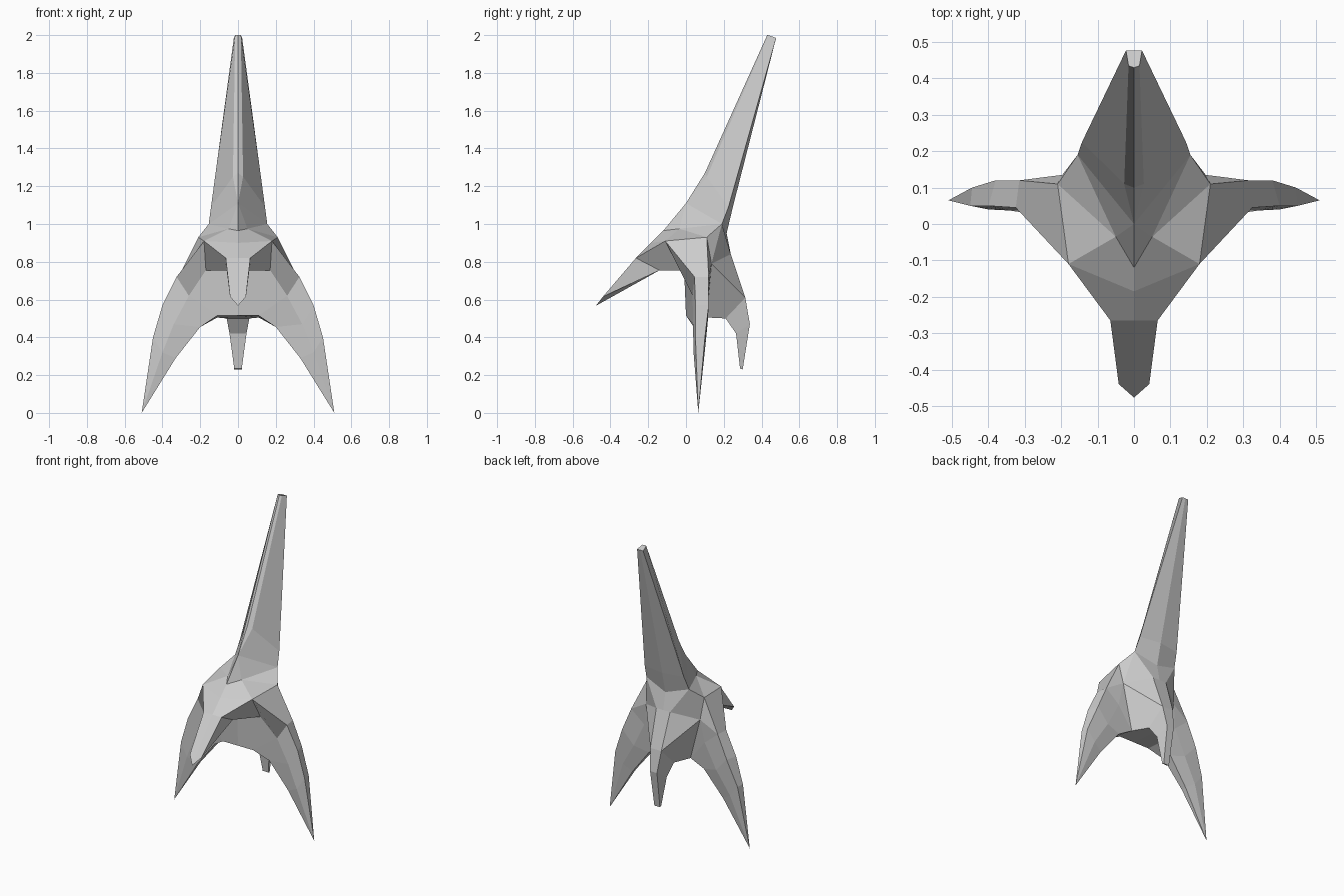
import bpy
import bmesh

if "Cube" in bpy.data.objects:
    bpy.data.objects.remove(bpy.data.objects["Cube"])

# One plain grey for the whole model
grey = bpy.data.materials.new("plain_grey")
grey.use_nodes = True
colour = (0.6, 0.6, 0.6, 1)
grey.diffuse_color = colour
grey.node_tree.nodes["Principled BSDF"].inputs["Base Color"].default_value = colour

# Corner points of the left half, shared between neighbouring parts
points = {}
points.update(  # horn
    tip_front=(0, .43, 2), tip_side=(.015, .435, 2), tip_back=(.022, .477, 1.985),
    ridge=(0, .1, 1.27), ridge_side=(.027, .11, 1.25), flank=(.143, .225, 1.09),
    spine=(0, .248, 1.09), crest=(0, 0, 1.11), root=(.155, .19, 1), nape=(0, .215, .95))
points.update(  # saddle
    prow=(0, -.12, .965), prow_side=(.05, -.035, .975), brow=(0, -.185, .9),
    shoulder=(.18, -.11, .91), blade=(.21, .11, .93), armpit=(.197, .135, .79))
points.update(  # beak
    cheek=(.065, -.265, .82), lip=(.042, -.44, .615), beak_tip=(0, -.477, .567),
    jaw=(.06, -.14, .755), throat=(.17, -.01, .755))
points.update(  # rear spine and fang
    back=(.05, .237, .84), hump=(.04, .314, .61), heel=(.025, .338, .47),
    belly=(.06, .21, .5), fang_root=(.045, .265, .42),
    fang_front=(.02, .286, .235), fang_back=(.02, .3, .23))

# Wing cross-sections from the root outwards, closing on a sharp tip
ring = ["outer_front", "outer_back", "back", "inner_back", "inner_front", "front"]
sections = [
    [(.325, .045, .72), (.315, .12, .72), (.22, .12, .64),
     (.11, .11, .505), (.11, 0, .515), (.26, .035, .62)],
    [(.4, .05, .57), (.38, .12, .57), (.3, .115, .48),
     (.2, .1, .455), (.2, .04, .455), (.34, .037, .47)],
    [(.45, .05, .4), (.445, .1, .4), (.39, .1, .33),
     (.33, .085, .29), (.33, .05, .29), (.4, .04, .32)]]
for level, section in zip("ABC", sections):
    for name, point in zip(ring, section):
        points[name + level] = point
points["wing_tip"] = (.51, .065, 0)

# Faces of the left half; a star drops a point onto the centre plane
parts = {
    "horn": ["tip_front tip_side tip_back tip_back*",
             "tip_front tip_side ridge_side ridge",
             "tip_side tip_back flank ridge_side",
             "tip_back flank spine tip_back*",
             "ridge ridge_side crest", "ridge_side flank root crest",
             "flank root nape spine", "crest root prow_side",
             "crest prow_side prow"],
    "saddle": ["prow prow_side shoulder brow", "prow_side blade shoulder",
               "prow_side root blade", "brow shoulder cheek cheek*",
               "blade root armpit", "root armpit back", "root back back* nape"],
    "beak": ["cheek lip beak_tip cheek*", "cheek lip jaw",
             "lip beak_tip jaw* jaw", "shoulder cheek jaw throat",
             "jaw throat throat* jaw*"],
    "hub": ["throat frontA inner_frontA inner_frontA* throat*",
            "shoulder blade outer_backA outer_frontA",
            "shoulder outer_frontA frontA throat", "blade armpit outer_backA",
            "armpit outer_backA backA", "armpit backA inner_backA",
            "armpit inner_backA belly hump", "armpit hump back",
            "back hump hump* back*",
            "inner_frontA inner_backA belly belly* inner_frontA*"],
    "rear_fang": ["hump belly fang_root heel", "hump heel heel* hump*",
                  "heel fang_root fang_front fang_back",
                  "belly fang_root fang_root* belly*",
                  "fang_root fang_front fang_front* fang_root*",
                  "heel fang_back fang_back* heel*",
                  "fang_front fang_back fang_back* fang_front*"],
    "wings": [],
}
for i, name in enumerate(ring):
    following = ring[(i + 1) % len(ring)]
    for inner, outer in ("AB", "BC"):
        parts["wings"].append(f"{name}{inner} {following}{inner} {following}{outer} {name}{outer}")
    parts["wings"].append(f"{name}C {following}C wing_tip")

# Join both halves into one closed shell so that all faces point outwards
shell = bmesh.new()
corners = {}


def corner(name, side):
    x, y, z = points[name.strip("*")]
    key = (0 if "*" in name else x * side, y, z)
    if key not in corners:
        corners[key] = shell.verts.new(key)
    return corners[key]


owners = list(parts)
for index, faces in enumerate(parts.values()):
    for face in faces:
        for side in (1, -1):
            made = shell.faces.new([corner(name, side) for name in face.split()])
            made.material_index = index
bmesh.ops.recalc_face_normals(shell, faces=shell.faces[:])

# Split the shell into one flat-shaded object per part
for index, name in enumerate(owners):
    piece = shell.copy()
    others = [f for f in piece.faces if f.material_index != index]
    bmesh.ops.delete(piece, geom=others, context="FACES")
    for face in piece.faces:
        face.material_index = 0
    mesh = bpy.data.meshes.new(name)
    piece.to_mesh(mesh)
    piece.free()
    mesh.materials.append(grey)
    bpy.context.collection.objects.link(bpy.data.objects.new(name, mesh))
shell.free()
